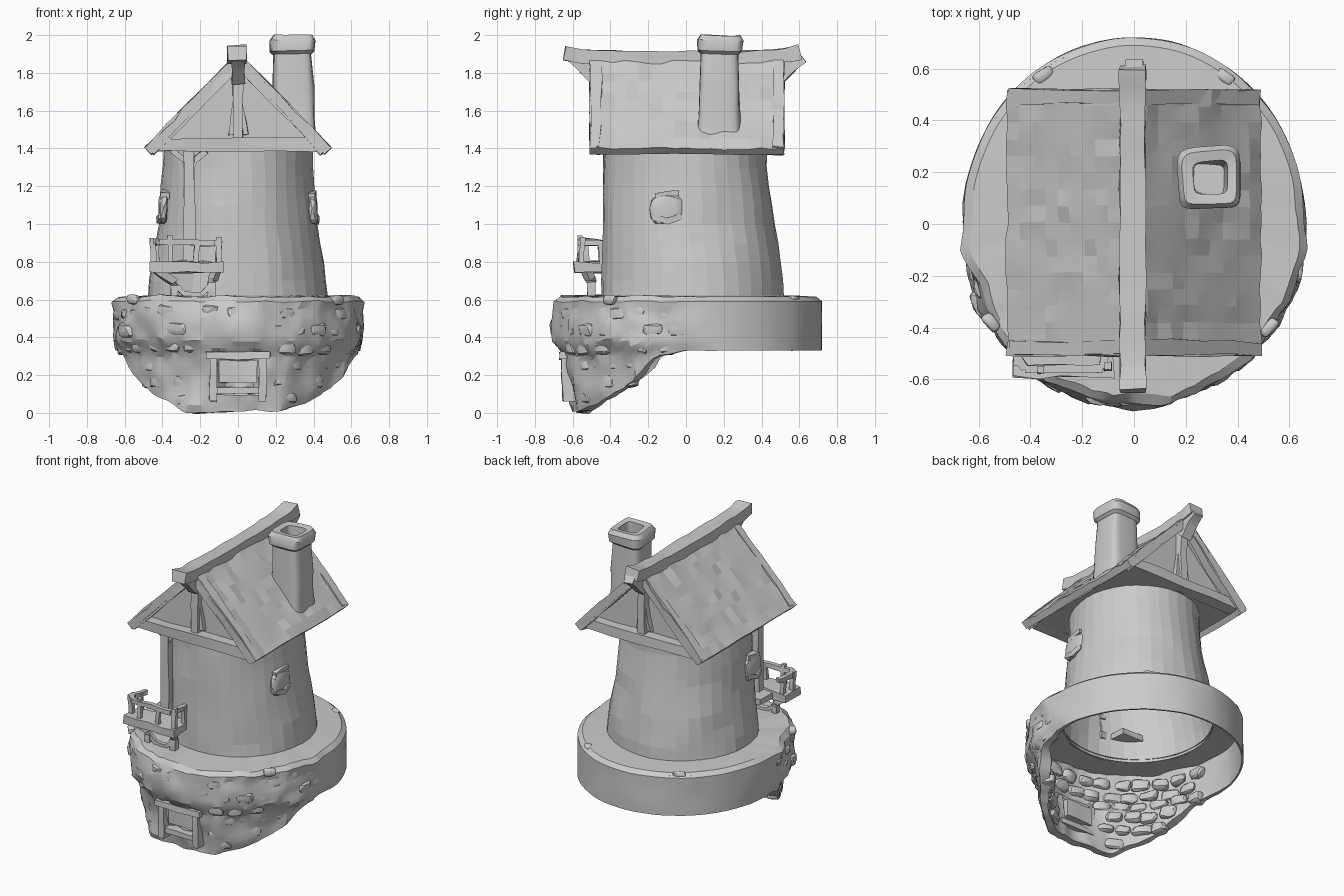
import bpy, bmesh, math, random
from mathutils import Vector, noise, Matrix

if "Cube" in bpy.data.objects:
    bpy.data.objects.remove(bpy.data.objects["Cube"])
random.seed(4)
TAU = math.tau


def finish(name, bm, amp=0.0, freq=6, angle=35):
    for v in bm.verts:
        v.co += noise.noise_vector(v.co * freq) * amp
    bmesh.ops.recalc_face_normals(bm, faces=bm.faces)
    me = bpy.data.meshes.new(name)
    bm.to_mesh(me)
    bm.free()
    ob = bpy.data.objects.new(name, me)
    bpy.context.collection.objects.link(ob)
    bpy.ops.object.select_all(action='DESELECT')
    ob.select_set(True)
    bpy.context.view_layer.objects.active = ob
    bpy.ops.object.shade_smooth_by_angle(angle=math.radians(angle))
    return ob


def loft(name, rings, caps=(True, True), **kw):
    bm = bmesh.new()
    rows = [[bm.verts.new(p) for p in r] for r in rings]
    n = len(rows[0])
    for a, b in zip(rows, rows[1:]):
        for i in range(n):
            j = (i + 1) % n
            bm.faces.new((a[i], a[j], b[j], b[i]))
    if caps[0]:
        bm.faces.new(rows[0])
    if caps[1]:
        bm.faces.new(rows[-1])
    return finish(name, bm, **kw)


def beam(name, pts, w, h, amp=0.009, steps=4):
    """Rectangular timber along a path; w is horizontal width, h the depth."""
    pts = [Vector(p) for p in pts]
    path = [a.lerp(b, k / steps) for a, b in zip(pts, pts[1:]) for k in range(steps)] + [pts[-1]]
    rings = []
    for i, p in enumerate(path):
        d = (path[min(i + 1, len(path) - 1)] - path[max(i - 1, 0)]).normalized()
        side = Vector((1, 0, 0)) if abs(d.z) > .95 else d.cross(Vector((0, 0, 1))).normalized()
        up = side.cross(d)
        rings.append([p + side * (sx * w / 2) + up * (sy * h / 2)
                      for sx, sy in ((-1, -1), (1, -1), (1, 1), (-1, 1))])
    return loft(name, rings, amp=amp, freq=11)


def block(name, lo, hi, amp=0.008):
    y, z = (lo[1] + hi[1]) / 2, (lo[2] + hi[2]) / 2
    return beam(name, [(lo[0], y, z), (hi[0], y, z)], hi[1] - lo[1], hi[2] - lo[2], amp)


def add_stone(bm, centre, turn, size):
    """Rounded block: a sphere pushed out towards a cube."""
    m = Matrix.Translation(centre) @ Matrix.Rotation(turn, 4, 'Z') @ Matrix.Diagonal((*size, 1))
    for v in bmesh.ops.create_icosphere(bm, subdivisions=2, radius=1)['verts']:
        v.co = m @ Vector([math.copysign(abs(c) ** .6, c) for c in v.co])


def ellipse(a, b, cy, z, n):
    return [(a * math.sin(TAU * k / n), cy - b * math.cos(TAU * k / n), z) for k in range(n)]


# Hollow rock base: a ring whose front hangs down to the ground
BOTTOM = [(0, .012), (26, .005), (45, .08), (60, .15), (68, .19), (76, .30), (90, .33), (181, .33)]


def front_angle(th):
    d = math.degrees(th) % 360
    return min(d, 360 - d)


def front_weight(th):
    return max(0, min(1, (105 - front_angle(th)) / 35))


def bottom(th):
    d = front_angle(th)
    for (a, za), (b, zb) in zip(BOTTOM, BOTTOM[1:]):
        if d <= b:
            return za + (zb - za) * (d - a) / (b - a)


def wall(th, z, off=0.0):
    w = front_weight(th)
    step = max(0, min(1, (.38 - z) / .07))      # rock ledge, set back below
    s = 1 - w * (.075 * step + max(0, .33 - z) * .17)
    v = Vector((.66 * math.sin(th) * s, -.712 * math.cos(th) * s + .008, 0))
    if abs(v.x) < .115 and .13 < z < .3 and w == 1:
        off = max(off, .04)                      # door recess
    v -= v.normalized() * off
    v.z = z
    lump = noise.noise_vector(v * 6) * (.004 + .026 * w) + noise.noise_vector(v * 15) * .014 * w
    return v + Vector((lump.x, lump.y, lump.z * .5))


N = 120
angles = [TAU * k / N for k in range(N)]
rings = [ellipse(.47, .475, .035, .6, N)]
for k in range(9):
    rings.append([wall(a, .6 + (bottom(a) - .6) * k / 8, .012 + .045 * front_weight(a)) for a in angles])
for k in range(14, -1, -1):
    rings.append([wall(a, .59 + (bottom(a) - .59) * k / 14) for a in angles])
rings.append([wall(a, .615, .03) for a in angles])
rings.append(ellipse(.47, .475, .035, .622, N))
loft("rock_base", rings, caps=(False, False), angle=22)

# Stones lining the inside of the front wall, barely breaking the outer face
bm = bmesh.new()
for row, z in enumerate((.53, .44, .35, .26, .17, .08)):
    for k in range(-7, 8):
        th = math.radians((k + .5 * (row % 2)) * 11.5)
        c = wall(th, z, .045)
        if z < bottom(th) + .03 or (abs(c.x) < .19 and z < .36):
            continue
        add_stone(bm, c, th, (.052 + random.random() * .012, .044, .034 + random.random() * .008))
finish("wall_stones", bm, amp=.016, freq=12, angle=25)

# Loose stones on the ledge
bm = bmesh.new()
for x, y in ((-.35, .575), (.35, .57), (-.55, -.38), (.52, -.4)):
    add_stone(bm, (x, y, .6), math.atan2(y, x), (.025, .04, .025))
finish("ledge_stones", bm, amp=.012, freq=12)

# Cellar door in the rock front
block("door_panel", (-.10, -.62, .16), (.10, -.53, .28))
block("door_lintel", (-.17, -.67, .285), (.17, -.58, .325))
block("door_step", (-.13, -.645, .10), (.14, -.54, .135))
for s in (-1, 1):
    beam("door_jamb", [(s * .13, -.605, .06), (s * .13, -.61, .31)], .04, .1)

# Tapered round tower in faint facets, open below
profile = [(.60, .48, .485, .035), (.70, .468, .48, .033), (.80, .453, .472, .028), (.90, .436, .464, .022),
           (1.0, .421, .456, .014), (1.1, .412, .448, .009), (1.2, .405, .441, .004),
           (1.3, .399, .435, 0), (1.4, .395, .432, 0)]
loft("tower", [ellipse(a, b, cy, z, 36) for z, a, b, cy in profile], caps=(False, False),
     amp=.012, freq=5, angle=4)

# Side windows
for s, y in ((1, -.1), (-1, -.16)):
    bm = bmesh.new()
    add_stone(bm, (s * .395, y, 1.08), 0, (.028, .09, .075))
    finish("window", bm, amp=.014, freq=12, angle=25)
    beam("window_sill", [(s * .40, y - .07, 1.04), (s * .41, y, 1.015), (s * .40, y + .07, 1.04)], .04, .03)
    beam("window_lintel", [(s * .385, y - .06, 1.15), (s * .39, y + .06, 1.165)], .045, .03)

# Attic prism with gable walls
loft("attic", [[(-.43, y, 1.39), (.43, y, 1.39), (0, y, 1.85)] for y in (-.43, .44)])

# Roof slopes with uneven shingles
for s, name in ((-1, "roof_left"), (1, "roof_right")):
    down = Vector((s * .49, 0, -.50))
    normal = Vector((s * .50, 0, .49)).normalized()
    bm = bmesh.new()
    cols, courses = 16, 10
    top, low = [], []
    for i in range(courses + 1):
        p = Vector((0, 0, 1.9)) + down * (i / courses)
        top.append([])
        low.append([])
        for j in range(cols + 1):
            q = p + Vector((0, -.51 + 1.03 * j / cols, 0))
            top[i].append(bm.verts.new(q + normal * random.uniform(-.008, .008)))
            low[i].append(bm.verts.new(q - normal * .045))
    for i in range(courses):
        for j in range(cols):
            for g in (top, low):
                bm.faces.new((g[i][j], g[i + 1][j], g[i + 1][j + 1], g[i][j + 1]))
        for j in (0, cols):
            bm.faces.new((top[i][j], top[i + 1][j], low[i + 1][j], low[i][j]))
    for i in (0, courses):
        for j in range(cols):
            bm.faces.new((top[i][j], top[i][j + 1], low[i][j + 1], low[i][j]))
    finish(name, bm, amp=.007, angle=8)

# Gable timbers, front and back
for y, out in ((-.48, -1), (.49, 1)):
    for s in (-1, 1):
        beam("barge_board", [(s * .465, y, 1.39), (0, y, 1.865)], .055, .065, amp=.014)
        beam("gable_brace", [(s * .04, y - out * .04, 1.47), (0, y - out * .04, 1.7)], .03, .04)
    beam("tie_beam", [(-.42, y - out * .02, 1.42), (.42, y - out * .02, 1.42)], .08, .065, amp=.014)
    beam("king_post", [(0, y - out * .03, 1.42), (0, y - out * .03, 1.85)], .05, .06)
    beam("ridge_bracket", [(0, y - out * .01, 1.77), (0, y + out * .08, 1.86), (0, y + out * .12, 1.89)], .07, .08)

# Ridge beam with upswept ends
beam("ridge_beam", [(-.005, -.645, 1.905), (-.005, -.55, 1.887), (-.005, -.2, 1.876), (-.005, .25, 1.876),
                    (-.005, .52, 1.89), (-.005, .605, 1.91)], .1, .075)


# Chimney with a flared cap and a flue
def rounded(h, z, n=20):
    pts = []
    for k in range(n):
        c, s = math.cos(TAU * (k + .5) / n), math.sin(TAU * (k + .5) / n)
        pts.append((.292 + h * math.copysign(abs(c) ** .4, c), .175 + h * math.copysign(abs(s) ** .4, s), z))
    return pts


loft("chimney", [rounded(h, z) for h, z in
                 ((.118, 1.42), (.112, 1.58), (.107, 1.72), (.1, 1.9), (.118, 1.915), (.122, 1.97),
                  (.105, 1.998), (.066, 1.995), (.06, 1.83))], amp=.014)

# Balcony: floor, legs and railing
block("balcony_floor", (-.465, -.59, .745), (-.08, -.43, .80), .018)
block("balcony_threshold", (-.36, -.45, .75), (-.16, -.30, .79))
for x, lean in ((-.34, -.09), (-.14, .03)):
    beam("balcony_leg", [(x, -.50, .61), (x, -.50, .69), (x + lean, -.53, .76)], .04, .04)
beam("balcony_arch", [(-.33, -.5, .67), (-.28, -.5, .63), (-.19, -.5, .63), (-.14, -.5, .68)], .03, .025)
rail = [(-.42, -.40, .905), (-.455, -.5, .905), (-.42, -.56, .905), (-.12, -.56, .90), (-.10, -.42, .90)]
for a, b in zip(rail, rail[1:]):
    beam("balcony_rail", [a, b], .03, .03)
for x, y, h in ((-.45, -.53, .92), (-.36, -.56, .94), (-.22, -.56, .90), (-.10, -.55, .93),
                (-.43, -.45, .91), (-.10, -.45, .91)):
    beam("balcony_baluster", [(x, y, .78), (x, y, h)], .028, .028)

# Post from the balcony to the roof, with curved braces
beam("porch_post", [(-.26, -.41, .78), (-.26, -.41, 1.4)], .06, .055)
for s in (-1, 1):
    beam("post_brace", [(-.26, -.41, 1.27), (-.26 + s * .03, -.41, 1.34), (-.26 + s * .09, -.41, 1.385)], .03, .03)
